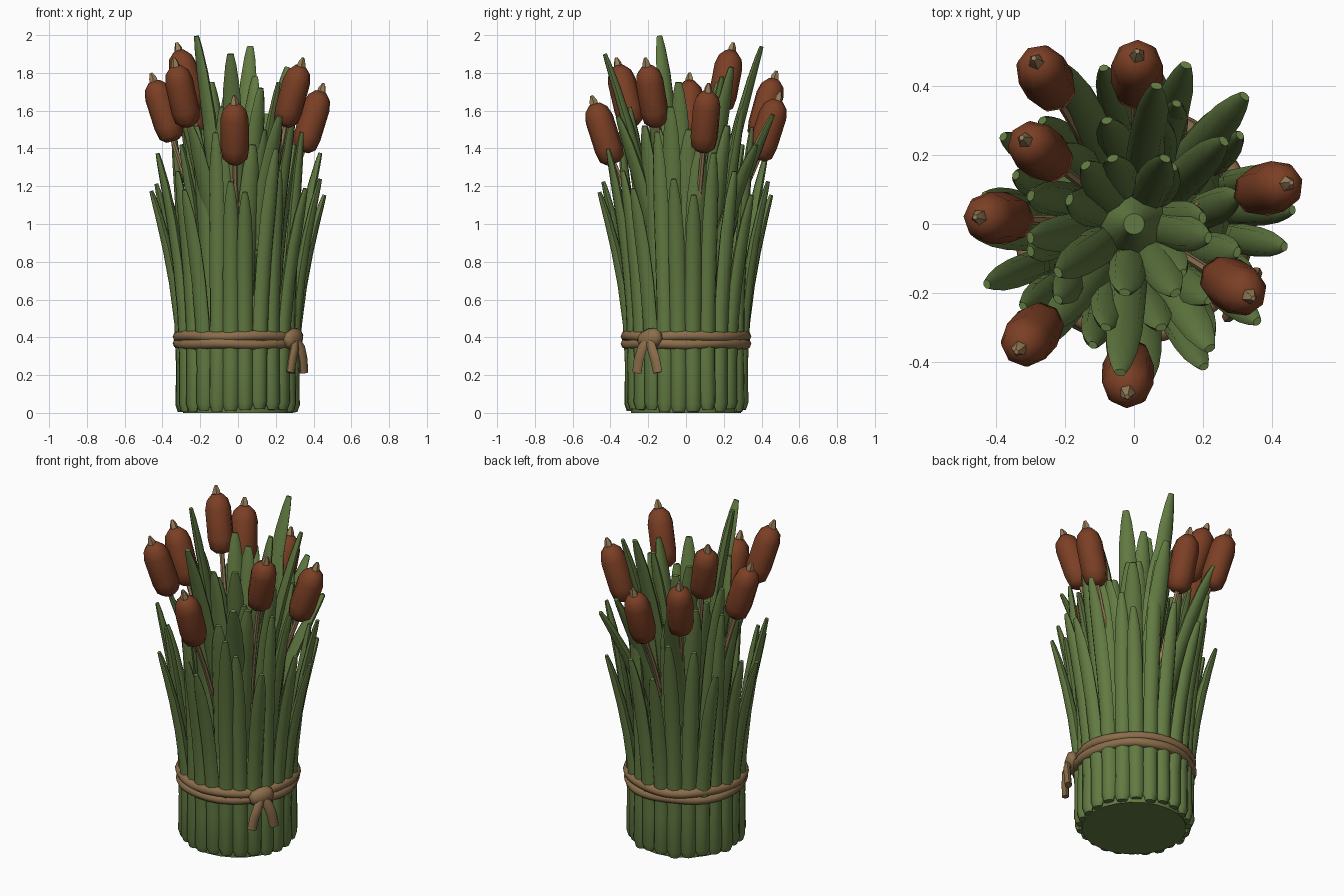
import bpy, bmesh, math, random
from mathutils import Vector

if "Cube" in bpy.data.objects:
    bpy.data.objects.remove(bpy.data.objects["Cube"])

random.seed(4)
TAU = math.tau


def material(name, rgb):
    m = bpy.data.materials.new(name)
    m.diffuse_color = (*rgb, 1)
    m.use_nodes = True
    m.node_tree.nodes["Principled BSDF"].inputs["Base Color"].default_value = m.diffuse_color
    return m


GREEN = material("reed green", (0.122, 0.195, 0.054))
BROWN = material("seed head brown", (0.20, 0.05, 0.018))
TAN = material("dry stalk tan", (0.32, 0.21, 0.10))
ROPE = material("rope brown", (0.26, 0.155, 0.07))


def loft(bm, pts, widths, thicks, out, sides=8, closed=False):
    """Sweep an ellipse along pts; 'out' is the thickness direction (or None = radial)."""
    rings, n = [], len(pts)
    for i, p in enumerate(pts):
        if closed:
            tan = pts[(i + 1) % n] - pts[i - 1]
        else:
            tan = pts[min(i + 1, n - 1)] - pts[max(i - 1, 0)]
        tan.normalize()
        o = Vector((p.x, p.y, 0)) if out is None else out
        o = (o - tan * o.dot(tan)).normalized()
        side = tan.cross(o)
        rings.append([bm.verts.new(p + side * widths[i] * math.cos(TAU * k / sides)
                                   + o * thicks[i] * math.sin(TAU * k / sides))
                      for k in range(sides)])
    for i in range(n if closed else n - 1):
        a, b = rings[i], rings[(i + 1) % n]
        for k in range(sides):
            j = (k + 1) % sides
            bm.faces.new((a[k], a[j], b[j], b[k]))
    if not closed:
        bm.faces.new(rings[0][::-1])
        bm.faces.new(rings[-1])


def finish(bm, name, mat, angle=50):
    bmesh.ops.recalc_face_normals(bm, faces=bm.faces)
    me = bpy.data.meshes.new(name)
    bm.to_mesh(me)
    bm.free()
    me.materials.append(mat)
    ob = bpy.data.objects.new(name, me)
    bpy.context.collection.objects.link(ob)
    bpy.ops.object.select_all(action='DESELECT')
    ob.select_set(True)
    bpy.context.view_layer.objects.active = ob
    bpy.ops.object.shade_smooth_by_angle(angle=math.radians(angle))


def polar(a, r, z):
    return Vector((r * math.cos(a), r * math.sin(a), z))


# t, width factor, thickness factor along a blade
BLADE = [(0, .65, .6), (.03, 1, 1), (.2, 1, 1), (.4, 1, .95), (.58, 1, .88),
         (.74, .98, .78), (.88, .82, .62), (.96, .55, .45), (1, .32, .3)]


def blade(bm, a0, r0, z0, tip, half_w, half_t, bend=2.3, foot=0.0):
    a1, r1 = math.atan2(tip.y, tip.x), math.hypot(tip.x, tip.y)
    da = (a1 - a0 + math.pi) % TAU - math.pi
    pts = []
    for t, _, _ in BLADE:
        r = r0 + (r1 - r0) * t ** bend + foot * max(0, 1 - t / .3)
        pts.append(polar(a0 + da * t ** 1.5, r, z0 + (tip.z - z0) * t))
    loft(bm, pts, [half_w * w for _, w, _ in BLADE], [half_t * h for _, _, h in BLADE],
         polar(a0 + da * .6, 1, 0))


# solid middle of the bundle
bm = bmesh.new()
zs_rs = [(0, .29), (.03, .292), (.45, .26), (.65, .2), (.9, .1), (1.1, .03)]
loft(bm, [Vector((0, 0, z)) for z, _ in zs_rs], [r for _, r in zs_rs], [r for _, r in zs_rs],
     Vector((0, 1, 0)), 24)
finish(bm, "bundle_core", GREEN)

# outer stalks, several lengths in turn
bm = bmesh.new()
N = 24
for i in range(N):
    a = TAU * (i + .5) / N
    r1, z1 = [(.46, 1.17), (.46, 1.38), (.40, 1.29), (.455, 1.17), (.37, 1.5), (.44, 1.22)][i % 6]
    tip = polar(a + random.uniform(-.08, .08), r1, z1 + random.uniform(-.02, .02))
    blade(bm, a, .286 + random.uniform(-.005, .005), .003 + random.uniform(0, .018),
          tip, .044, .034, 2.2, .012)
finish(bm, "outer_leaves", GREEN)

# filler leaves between the outer and the tall ones
bm = bmesh.new()
for i in range(12):
    a = TAU * (i + .3) / 12
    blade(bm, a, .19, .4, polar(a + .1, .31, 1.42 + .1 * (i % 3)), .052, .036, 1.9)
for i in range(7):
    a = TAU * (i + .1) / 7
    blade(bm, a, .09, .5, polar(a, .2, 1.5 + .09 * (i % 3)), .055, .036, 1.9)
finish(bm, "middle_leaves", GREEN)

# tall leaves, by tip position
bm = bmesh.new()
for tip in [(-.22, -.14, 1.995), (-.04, -.43, 1.9), (.065, .40, 1.94), (.26, .24, 1.83),
            (.215, -.04, 1.75), (-.14, .17, 1.75), (-.30, -.04, 1.6), (.22, -.36, 1.57),
            (-.25, -.3, 1.52), (.32, .37, 1.42), (-.2, .45, 1.55), (.15, .46, 1.58),
            (.09, .19, 1.78), (.12, -.2, 1.72)]:
    v = Vector(tip)
    r = math.hypot(v.x, v.y)
    blade(bm, math.atan2(v.y, v.x), min(.17, r * .3), .4, v, .054, .036, 1.8)
finish(bm, "tall_leaves", GREEN)

# cattails: tip x, tip y, tip z
heads, stems, tips = bmesh.new(), bmesh.new(), bmesh.new()
for x, y, z in [(-.29, .48, 1.81), (.01, .50, 1.70), (-.325, .25, 1.96), (-.46, .02, 1.80),
                (-.34, -.37, 1.88), (-.02, -.50, 1.68), (.345, -.215, 1.88), (.455, .12, 1.745)]:
    tip = Vector((x, y, z))
    a = math.atan2(y, x)
    out = polar(a, 1, 0)
    top = tip - out * .016 - Vector((0, 0, .045))
    low = top - out * .1 - Vector((0, 0, .315))
    # seed head
    prof = [(0, .035), (.08, .066), (.25, .075), (.75, .075), (.9, .062), (1, .03)]
    loft(heads, [low.lerp(top, t) for t, _ in prof], [r for _, r in prof], [r for _, r in prof],
         out, 8)
    # dry point on top
    loft(tips, [top - Vector((0, 0, .02)), top.lerp(tip, .4), tip], [.026, .021, .008],
         [.026, .021, .008], out, 5)
    # thin stalk
    r1 = math.hypot(low.x, low.y)
    pts = [polar(a, .14 + (r1 + .01 - .14) * t ** 1.6, .5 + (low.z + .03 - .5) * t)
           for t in (0, .25, .5, .75, 1)]
    loft(stems, pts, [.014] * 5, [.014] * 5, out, 6)
finish(heads, "cattail_heads", BROWN)
finish(stems, "cattail_stalks", TAN)
finish(tips, "cattail_tips", TAN)

# rope: two strands that lean on each other
bm = bmesh.new()
for s in (-1, 1):
    pts = []
    for i in range(48):
        a = TAU * i / 48
        pts.append(polar(a, .317 + .004 * s * math.sin(4 * a),
                         .386 + s * (.02 + .003 * math.cos(5 * a))))
    loft(bm, pts, [.028] * 48, [.029] * 48, None, 8, True)
finish(bm, "rope_wraps", ROPE, 60)

# knot and its two loose ends
ka = math.atan2(-.19, .29)
out, side = polar(ka, 1, 0), polar(ka + math.pi / 2, 1, 0)
knot = polar(ka, .348, .393)
bm = bmesh.new()
ks = [(-.066, .024), (-.045, .047), (0, .054), (.045, .047), (.066, .024)]
loft(bm, [knot + side * d + Vector((0, 0, d * .25)) for d, _ in ks],
     [r * .75 for _, r in ks], [r for _, r in ks], Vector((0, 0, 1)), 8)
finish(bm, "knot", ROPE, 60)
bm = bmesh.new()
for s in (-1, 1):
    pts = [knot + side * s * d + out * o + Vector((0, 0, -h))
           for d, o, h in [(.005, .01, 0), (.03, .03, .05), (.052, .03, .11), (.066, .026, .18)]]
    loft(bm, pts, [.024, .029, .03, .028], [.02] * 4, out, 8)
finish(bm, "rope_ends", ROPE, 50)
